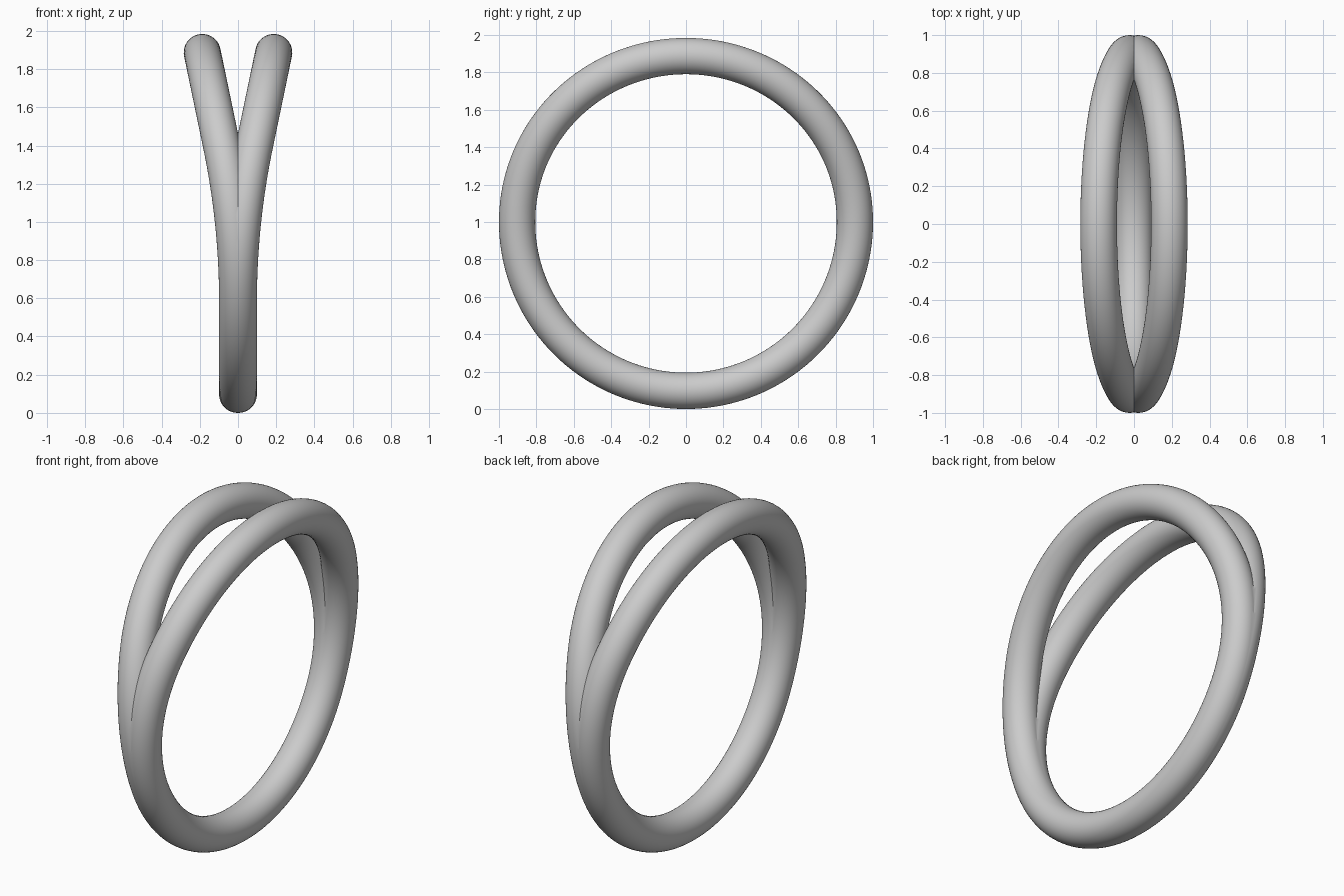
import bpy, bmesh
from math import sin, cos, pi, atan, radians

if "Cube" in bpy.data.objects:
    bpy.data.objects.remove(bpy.data.objects["Cube"])

MINOR = 0.097
MAJOR = 1.0 - MINOR
BEND_START, BEND_END = 0.58, 1.41
ANGLE = atan(0.208)


def bend(x, y, z):
    """Curl the upper half of the hoop outwards, keeping its length."""
    s = z - BEND_START
    if s <= 0:
        return x, y, z
    length = BEND_END - BEND_START
    radius = length / ANGLE
    a = min(s, length) / radius
    extra = max(0.0, s - length)
    px = radius * (1 - cos(a)) + extra * sin(a)
    pz = BEND_START + radius * sin(a) + extra * cos(a)
    return px + x * cos(a), y, pz - x * sin(a)


# One bent hoop on the right side
N, M = 160, 40
bm = bmesh.new()
grid = []
for i in range(N):
    t = 2 * pi * i / N
    row = []
    for j in range(M):
        p = 2 * pi * j / M
        r = MAJOR + MINOR * cos(p)
        x, y, z = bend(MINOR * sin(p), r * sin(t), 1 + r * cos(t))
        row.append(bm.verts.new((x + 0.002, y, z)))
    grid.append(row)
for i in range(N):
    for j in range(M):
        k, l = (i + 1) % N, (j + 1) % M
        bm.faces.new((grid[i][j], grid[k][j], grid[k][l], grid[i][l]))

# Trim at the centre plane and mirror to make the split band
bmesh.ops.bisect_plane(bm, geom=bm.verts[:] + bm.edges[:] + bm.faces[:],
                       plane_co=(0, 0, 0), plane_no=(1, 0, 0),
                       dist=1e-5, clear_inner=True)
copy = bmesh.ops.duplicate(bm, geom=bm.verts[:] + bm.edges[:] + bm.faces[:])["geom"]
for v in copy:
    if isinstance(v, bmesh.types.BMVert):
        v.co.x = -v.co.x
bmesh.ops.remove_doubles(bm, verts=bm.verts[:], dist=1e-5)
bmesh.ops.recalc_face_normals(bm, faces=bm.faces[:])

mesh = bpy.data.meshes.new("split_ring_band")
bm.to_mesh(mesh)
bm.free()
ring = bpy.data.objects.new("split_ring_band", mesh)
bpy.context.collection.objects.link(ring)
bpy.context.view_layer.objects.active = ring
ring.select_set(True)
bpy.ops.object.shade_smooth_by_angle(angle=radians(30))
